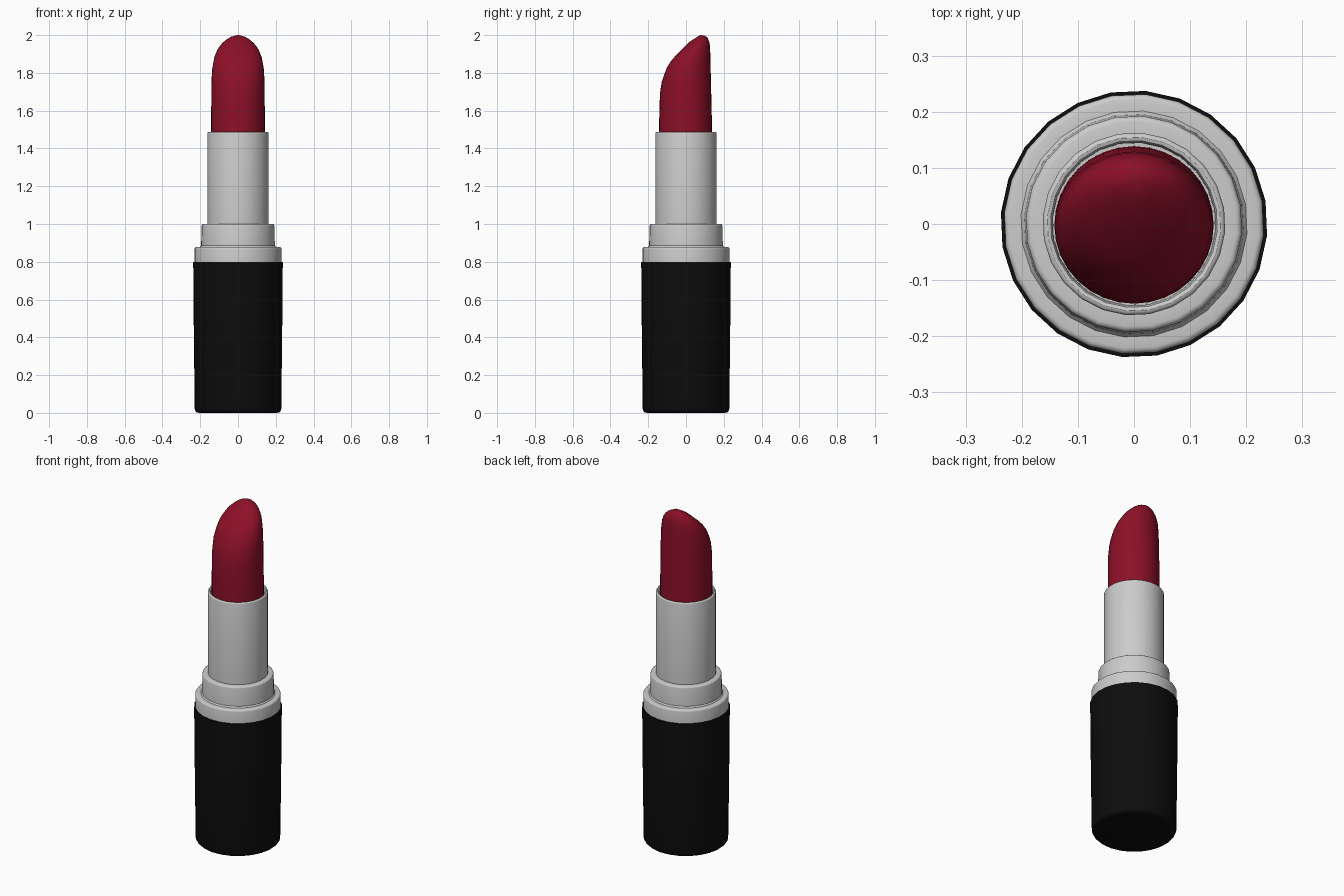
import bpy, bmesh, math

if "Cube" in bpy.data.objects:
    bpy.data.objects.remove(bpy.data.objects["Cube"])


def material(name, rgb):
    m = bpy.data.materials.new(name)
    m.diffuse_color = (*rgb, 1.0)
    m.use_nodes = True
    m.node_tree.nodes["Principled BSDF"].inputs["Base Color"].default_value = m.diffuse_color
    return m


BLACK = material("black plastic", (0.004, 0.004, 0.004))
SILVER = material("silver metal", (0.60, 0.60, 0.60))
RED = material("deep red wax", (0.26, 0.005, 0.021))


def loft(name, rings, mat, angle=32):
    """Skin a list of equal-length point rings and cap both ends."""
    bm = bmesh.new()
    rows = [[bm.verts.new(p) for p in ring] for ring in rings]
    n = len(rows[0])
    for a, b in zip(rows, rows[1:]):
        for i in range(n):
            j = (i + 1) % n
            bm.faces.new((a[i], a[j], b[j], b[i]))
    bm.faces.new(rows[0][::-1])
    bm.faces.new(rows[-1])
    bmesh.ops.recalc_face_normals(bm, faces=bm.faces)
    me = bpy.data.meshes.new(name)
    bm.to_mesh(me)
    bm.free()
    me.materials.append(mat)
    ob = bpy.data.objects.new(name, me)
    bpy.context.collection.objects.link(ob)
    bpy.ops.object.select_all(action='DESELECT')
    ob.select_set(True)
    bpy.context.view_layer.objects.active = ob
    bpy.ops.object.shade_smooth_by_angle(angle=math.radians(angle))
    return ob


def lathe(name, profile, mat, sides=24, offset=10):
    """Turn (radius, height) points around z."""
    rings = []
    for r, z in profile:
        angles = [math.radians(offset + 360 * i / sides) for i in range(sides)]
        rings.append([(r * math.cos(a), r * math.sin(a), z) for a in angles])
    return loft(name, rings, mat)


def rounded(r, z, b, bottom=False, steps=3):
    """Profile points of a rounded outer edge."""
    pts = []
    for i in range(steps + 1):
        a = math.pi / 2 * i / steps
        if bottom:
            pts.append((r - b + b * math.sin(a), z + b - b * math.cos(a)))
        else:
            pts.append((r - b + b * math.cos(a), z - b + b * math.sin(a)))
    return pts


# Black base, slightly wider at the top
lathe("base", rounded(0.230, 0.0, 0.022, True) + [(0.237, 0.62), (0.238, 0.80)], BLACK)

# Stepped metal sleeve with an open rim
lathe("sleeve",
      [(0.232, 0.78)] + rounded(0.232, 0.878, 0.010)
      + [(0.202, 0.878), (0.196, 0.886)] + rounded(0.193, 1.0, 0.010)
      + [(0.163, 1.0)] + rounded(0.163, 1.487, 0.008)
      + [(0.149, 1.485), (0.146, 1.478), (0.145, 1.42)], SILVER)

# Slanted lipstick bullet: front (y, z), back (y, z), half width of each ring
SECTIONS = [
    (-0.142, 1.40, 0.139, 1.40, 0.142),
    (-0.142, 1.55, 0.137, 1.55, 0.142),
    (-0.138, 1.69, 0.131, 1.80, 0.141),
    (-0.129, 1.75, 0.129, 1.89, 0.137),
    (-0.116, 1.79, 0.127, 1.945, 0.128),
    (-0.100, 1.830, 0.122, 1.968, 0.116),
    (-0.080, 1.862, 0.115, 1.984, 0.101),
    (-0.053, 1.893, 0.106, 1.993, 0.083),
    (-0.026, 1.920, 0.096, 1.998, 0.064),
    (0.021, 1.966, 0.074, 2.000, 0.028),
]
rings = []
for yf, zf, yb, zb, w in SECTIONS:
    ring = []
    for i in range(32):
        a = 2 * math.pi * i / 32
        s = (1 + math.sin(a)) / 2
        ring.append((w * math.cos(a), yf + (yb - yf) * s, zf + (zb - zf) * s))
    rings.append(ring)
loft("lipstick_bullet", rings, RED, 60)
